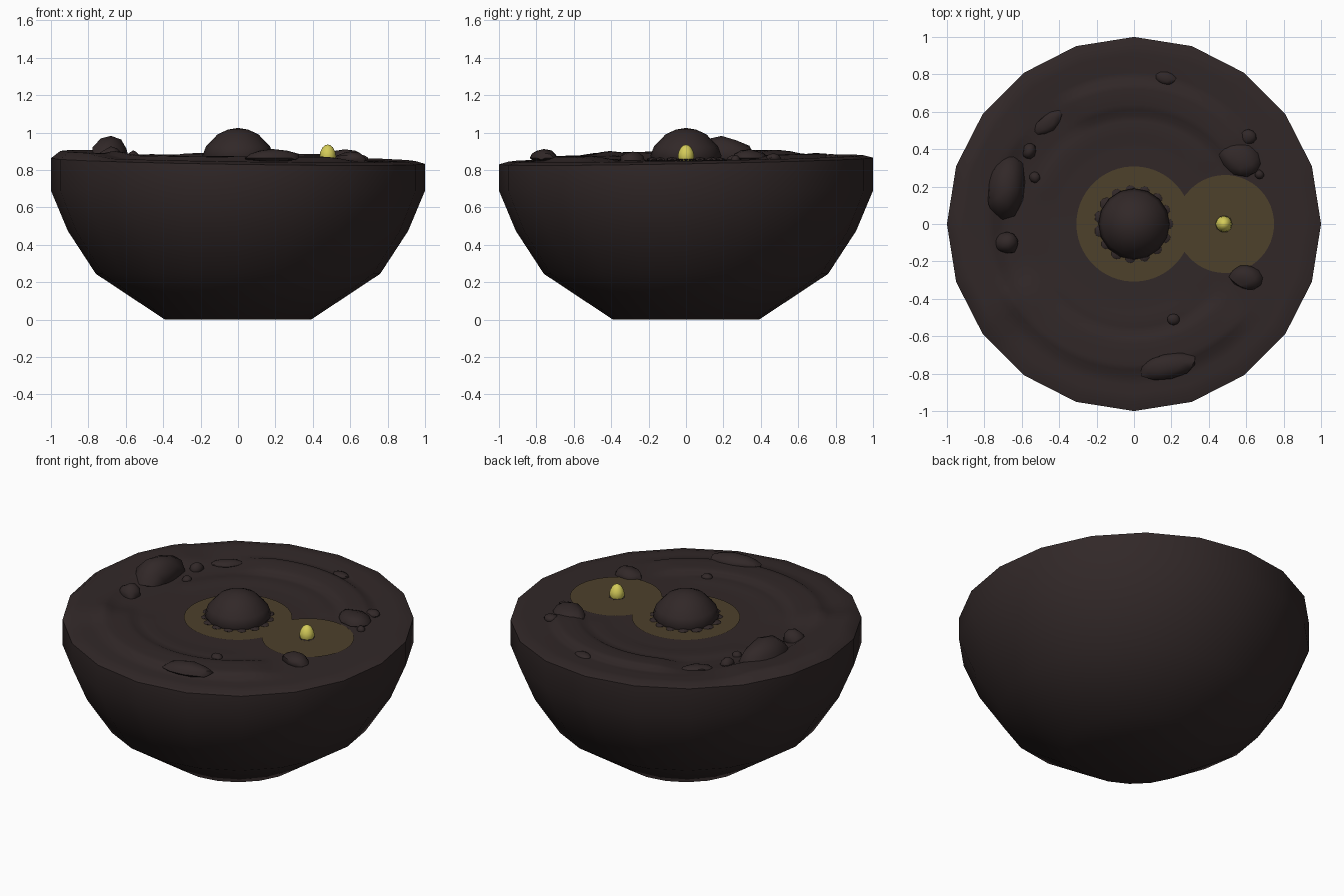
import bpy, bmesh, math, random
from mathutils import Vector, noise

if "Cube" in bpy.data.objects:
    bpy.data.objects.remove(bpy.data.objects["Cube"])

random.seed(4)


def material(name, rgb):
    m = bpy.data.materials.new(name)
    m.diffuse_color = (*rgb, 1)
    m.use_nodes = True
    m.node_tree.nodes["Principled BSDF"].inputs["Base Color"].default_value = m.diffuse_color
    return m


DARK = material("dark brown soil", (0.031, 0.021, 0.021))
GLOW = material("dull ochre patch", (0.075, 0.052, 0.024))
YELLOW = material("bright yellow", (0.66, 0.60, 0.10))


def finish(name, bm, mat, angle=None):
    bmesh.ops.recalc_face_normals(bm, faces=bm.faces)
    me = bpy.data.meshes.new(name)
    bm.to_mesh(me)
    bm.free()
    me.materials.append(mat)
    ob = bpy.data.objects.new(name, me)
    bpy.context.collection.objects.link(ob)
    if angle:
        bpy.ops.object.select_all(action='DESELECT')
        ob.select_set(True)
        bpy.context.view_layer.objects.active = ob
        bpy.ops.object.shade_smooth_by_angle(angle=math.radians(angle))
    return ob


def bridge(bm, rings):
    for a, b in zip(rings, rings[1:]):
        n = len(a)
        for i in range(n):
            bm.faces.new((a[i], a[(i + 1) % n], b[(i + 1) % n], b[i]))


def rim_z(x, y):
    return 0.848 - 0.015 * x + 0.018 * y


def smooth(a, b, t):
    t = min(1, max(0, (t - a) / (b - a)))
    return t * t * (3 - 2 * t)


def arc_ridge(r, deg, start, end, r0, r1, h):
    """Raised curved bank between two radii, fading at both ends."""
    fade = smooth(start, start + 15, deg) * (1 - smooth(end - 15, end, deg))
    return h * fade * smooth(r0, r0 + 0.07, r) * (1 - smooth(r1 - 0.04, r1, r))


def ground(x, y):
    r = math.hypot(x, y)
    deg = math.degrees(math.atan2(y, x)) % 360
    z = 0.852 + (rim_z(x, y) + 0.014 - 0.852) * smooth(0.5, 0.95, r)
    z += arc_ridge(r, deg, 25, 125, 0.56, 0.78, 0.026)      # back bank
    z += arc_ridge(r, deg, 30, 170, 0.42, 0.58, 0.008)      # back inner step
    z += arc_ridge(r, deg, 200, 325, 0.56, 0.81, 0.022)     # front bank
    z += arc_ridge(r, deg, 205, 310, 0.44, 0.58, 0.007)     # front inner step
    z += arc_ridge(r, deg, 135, 225, 0.70, 1.05, 0.026)     # raised left edge
    return z


# Bowl: 20-sided lower shell with a flat foot
bm = bmesh.new()
rings = []
for r, z in [(0.39, 0), (0.76, 0.245), (0.91, 0.475), (1.0, 0.69), (1.0, None)]:
    ring = []
    for i in range(20):
        a = math.tau * i / 20
        x, y = r * math.cos(a), r * math.sin(a)
        ring.append(bm.verts.new((x, y, rim_z(x, y) if z is None else z)))
    rings.append(ring)
bridge(bm, rings)
bm.faces.new(rings[0])
finish("bowl", bm, DARK, 50)

# Ground surface with curved banks, meeting the 20-sided rim
bm = bmesh.new()
rings = []
N = 80
for r in [0.1, 0.3, 0.40, 0.44, 0.48, 0.52, 0.55, 0.58, 0.61, 0.64, 0.68,
          0.72, 0.75, 0.78, 0.81, 0.86, 0.91, 0.95, 1.0]:
    ring = []
    for i in range(N):
        a = math.tau * i / N
        side = math.pi / 20
        k = math.cos(side) / math.cos(a % (2 * side) - side)
        k = 1 + (k - 1) * smooth(0.8, 0.95, r)
        x, y = r * k * math.cos(a), r * k * math.sin(a)
        ring.append(bm.verts.new((x, y, rim_z(x, y) if r == 1 else ground(x, y))))
    rings.append(ring)
bridge(bm, rings)
bm.faces.new(rings[0])
finish("ground", bm, DARK, 50)

# Ochre patch: union of two discs, traced from a point inside both
bm = bmesh.new()
verts = []
origin = Vector((0.25, 0))
for i in range(96):
    a = math.tau * i / 96
    d = Vector((math.cos(a), math.sin(a)))
    far = 0
    for cx, rad in ((0, 0.308), (0.487, 0.262)):
        o = origin - Vector((cx, 0))
        b = o.dot(d)
        far = max(far, -b + math.sqrt(b * b - o.dot(o) + rad * rad))
    p = origin + d * far
    verts.append(bm.verts.new((p.x, p.y, 0.857)))
hub = bm.verts.new((origin.x, 0, 0.857))
for i in range(96):
    bm.faces.new((hub, verts[i], verts[(i + 1) % 96]))
finish("ochre_patch", bm, GLOW)


def lathe(name, profile, sides, centre, mat):
    bm = bmesh.new()
    rings = [[bm.verts.new((centre[0] + r * math.cos(math.tau * i / sides),
                            centre[1] + r * math.sin(math.tau * i / sides), z))
              for i in range(sides)] for r, z in profile[:-1]]
    bridge(bm, rings)
    tip = bm.verts.new((*centre, profile[-1][1]))
    for i in range(sides):
        bm.faces.new((rings[-1][i], rings[-1][(i + 1) % sides], tip))
    bm.faces.new(rings[0])
    return finish(name, bm, mat, 60)


def scallops(name, centre, radius, size, count):
    """Ring of small flattened clods around a base."""
    bm = bmesh.new()
    for i in range(count):
        a = math.tau * i / count
        res = bmesh.ops.create_icosphere(bm, subdivisions=1, radius=size * random.uniform(0.85, 1.15))
        for v in res["verts"]:
            v.co = Vector((v.co.x + centre[0] + radius * math.cos(a),
                           v.co.y + centre[1] + radius * math.sin(a),
                           v.co.z * 0.4 + 0.856))
    finish(name, bm, DARK, 60)


# Central mound and small yellow bud, each ringed with clods
lathe("mound", [(0.17, 0.84), (0.19, 0.875), (0.172, 0.925), (0.11, 0.99), (0.055, 1.016), (0, 1.025)],
      16, (0, 0), DARK)
scallops("mound_clods", (0, 0), 0.182, 0.035, 15)
lathe("bud", [(0.034, 0.845), (0.044, 0.87), (0.04, 0.897), (0.027, 0.922), (0.013, 0.933), (0, 0.936)],
      12, (0.48, 0), YELLOW)
scallops("bud_clods", (0.48, 0), 0.036, 0.012, 10)

# Rocks: x, y, half width, half depth, height above ground, turn in degrees
rocks = [(-0.68, 0.19, 0.105, 0.17, 0.118, -8), (-0.56, 0.39, 0.035, 0.045, 0.04, -20),
         (-0.53, 0.25, 0.03, 0.03, 0.025, 0), (-0.68, -0.10, 0.065, 0.06, 0.065, 0),
         (0.57, 0.345, 0.12, 0.085, 0.045, -25), (0.61, 0.465, 0.045, 0.04, 0.025, 0),
         (0.67, 0.265, 0.025, 0.025, 0.025, 0), (0.60, -0.285, 0.09, 0.065, 0.05, -15),
         (0.21, -0.51, 0.035, 0.03, 0.02, 0), (0.185, -0.76, 0.15, 0.07, 0.045, 12),
         (0.17, 0.78, 0.055, 0.035, 0.018, -10), (-0.46, 0.54, 0.09, 0.045, 0.022, 40)]
for n, (x, y, w, d, h, turn) in enumerate(rocks):
    bm = bmesh.new()
    bmesh.ops.create_icosphere(bm, subdivisions=2, radius=1)
    t = math.radians(turn)
    g = ground(x, y)
    for v in bm.verts:
        p = v.co * (1 + 0.16 * noise.noise(v.co * 1.3 + Vector((n * 7.3, 0, 0))))
        px, py = p.x * w, p.y * d
        v.co = (x + px * math.cos(t) - py * math.sin(t),
                y + px * math.sin(t) + py * math.cos(t),
                g + (p.z * h if p.z > 0 else p.z * 0.02))
    finish(f"rock_{n + 1}", bm, DARK, 40)
